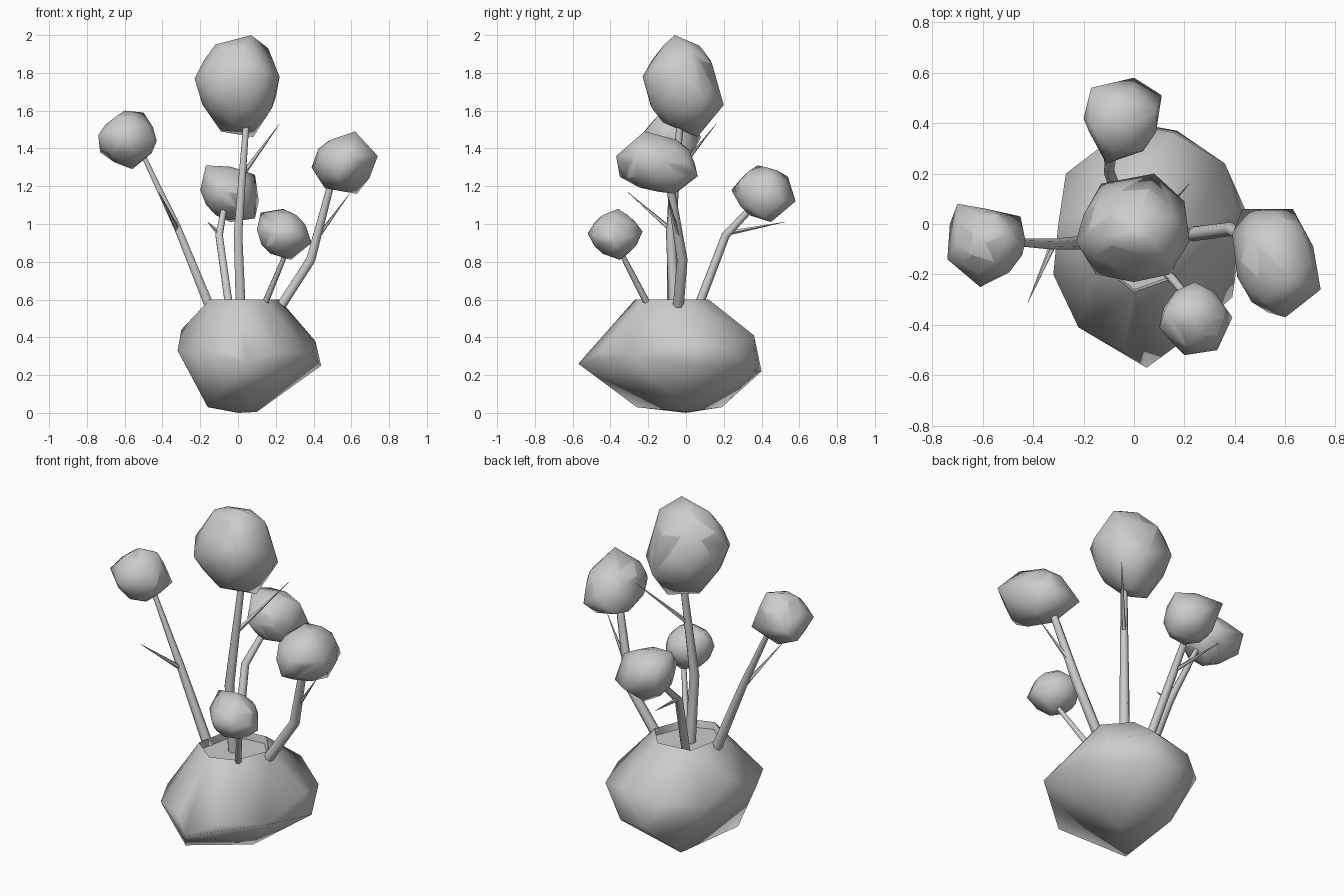
import bpy, bmesh
from mathutils import Vector


def finish(name, bm):
    bmesh.ops.recalc_face_normals(bm, faces=bm.faces)
    mesh = bpy.data.meshes.new(name)
    bm.to_mesh(mesh)
    bm.free()
    ob = bpy.data.objects.new(name, mesh)
    bpy.context.collection.objects.link(ob)
    bpy.ops.object.select_all(action='DESELECT')
    ob.select_set(True)
    bpy.context.view_layer.objects.active = ob
    bpy.ops.object.shade_smooth_by_angle(angle=1.2)
    return ob


def lump(name, points, centre=None, radii=None, dip=0):
    """Faceted lump: hull of a coarse ellipsoid and its protruding corners."""
    bm = bmesh.new()
    if centre:
        bmesh.ops.create_icosphere(bm, subdivisions=2, radius=1)
        for v in bm.verts:
            v.co = Vector(centre) + v.co * Vector(radii) * 0.96
    for p in points:
        bm.verts.new(p)
    res = bmesh.ops.convex_hull(bm, input=bm.verts[:])
    junk = {g for g in res['geom_interior'] + res['geom_unused']
            if isinstance(g, bmesh.types.BMVert)}
    bmesh.ops.delete(bm, geom=list(junk), context='VERTS')
    if dip:  # shallow hollow in the flat top
        bm.normal_update()
        top = [f for f in bm.faces if f.normal.z > 0.99]
        bmesh.ops.inset_region(bm, faces=top, thickness=0.01)
        for v in {v for f in top for v in f.verts}:
            v.co.z -= dip
    return finish(name, bm)


def limb(name, path, sides=6):
    """Tapered tube through (x, y, z, radius) points."""
    bm = bmesh.new()
    pts = [Vector(p[:3]) for p in path]
    rings = []
    for i, p in enumerate(pts):
        d = pts[min(i + 1, len(pts) - 1)] - pts[max(i - 1, 0)]
        ring = bmesh.ops.create_circle(bm, segments=sides, radius=path[i][3])['verts']
        rot = Vector((0, 0, 1)).rotation_difference(d)
        for v in ring:
            v.co = p + rot @ v.co
        rings.append(ring)
    for a, b in zip(rings, rings[1:]):
        for k in range(sides):
            n = (k + 1) % sides
            bm.faces.new((a[k], a[n], b[n], b[k]))
    bm.faces.new(rings[0])
    bm.faces.new(rings[-1])
    return finish(name, bm)


# Boulder base
lump("rock_base", [
    (-.15, -.15, .6), (0, -.27, .6), (.14, -.22, .6), (.22, -.02, .6), (.1, .12, .6), (-.1, .1, .6),
    (-.3, 0, .44), (.41, .05, .38), (.16, .36, .41), (.36, .24, .34), (-.1, .33, .38), (-.27, .2, .35),
    (-.22, -.41, .33), (-.04, -.5, .34), (.2, -.46, .33), (.39, -.29, .31),
    (.44, .06, .25), (.05, -.57, .26), (.17, .37, .22), (0, .4, .22), (-.32, -.2, .33),
    (-.16, -.26, .03), (.1, 0, .005), (-.1, .19, .03), (0, 0, 0)], dip=.04)

# Round heads
lump("top_head", [
    (.07, -.06, 2), (-.12, -.05, 1.95), (.16, .02, 1.93), (.08, .2, 1.63), (-.13, .16, 1.7),
    (.2, .09, 1.67), (-.15, -.2, 1.72), (.14, -.2, 1.8),
    (.08, .06, 1.46), (-.09, .0, 1.49), (0, -.23, 1.78), (.22, -.07, 1.78), (-.23, -.07, 1.77)],
    (0, -.025, 1.74), (.22, .2, .25))
lump("right_head", [
    (.62, -.22, 1.49), (.48, -.05, 1.44), (.43, .06, 1.25), (.63, .06, 1.26), (.39, -.04, 1.3),
    (.74, -.26, 1.36), (.6, -.37, 1.36), (.53, -.35, 1.25), (.63, -.06, 1.16), (.46, -.12, 1.19)],
    (.56, -.15, 1.32), (.165, .205, .155))
lump("left_head", [
    (-.6, -.07, 1.6), (-.5, -.04, 1.59), (-.43, -.07, 1.44), (-.45, .03, 1.4), (-.7, .08, 1.46),
    (-.61, -.25, 1.45), (-.74, -.14, 1.47), (-.73, 0, 1.38), (-.56, -.06, 1.29)],
    (-.58, -.08, 1.45), (.15, .145, .15))
lump("back_head", [
    (-.17, .38, 1.31), (-.17, .54, 1.25), (.09, .45, 1.26), (0, .58, 1.12), (.11, .51, 1.12),
    (.09, .41, 1.03), (-.04, .45, 1.01), (-.11, .24, 1.18), (-.2, .42, 1.18)],
    (-.045, .41, 1.165), (.145, .155, .145))
lump("front_head", [
    (.12, -.35, 1.06), (.24, -.36, 1.08), (.3, -.4, 1.05), (.39, -.37, .9), (.28, -.35, .81),
    (.2, -.52, .95), (.33, -.5, .94), (.24, -.23, .96), (.1, -.41, .97)],
    (.24, -.375, .945), (.135, .14, .125))

# Stems
limb("top_stem", [(.015, -.06, .54, .03), (0, -.08, .95, .026), (.045, -.03, 1.55, .018)])
limb("right_stem", [(.23, -.04, .57, .029), (.385, -.02, .81, .028), (.5, -.09, 1.24, .02)])
limb("left_stem", [(-.145, -.07, .55, .029), (-.32, -.08, .98, .022), (-.51, -.07, 1.38, .013)])
limb("back_stem", [(-.045, .06, .55, .024), (-.1, .21, .94, .022), (-.07, .36, 1.1, .017)])
limb("front_stem", [(.13, -.19, .55, .019), (.26, -.35, .86, .013)])

# Thin pointed twigs
for name, base, tip in [
        ("top", (.03, -.05, 1.27), (.22, .16, 1.53)),
        ("right", (.4, -.03, .9), (.59, -.1, 1.16)),
        ("left", (-.32, -.08, .97), (-.42, -.31, 1.17)),
        ("back", (-.1, .21, .95), (-.16, .52, 1.01))]:
    limb(name + "_twig", [(*base, .014), (*tip, .001)], 5)
